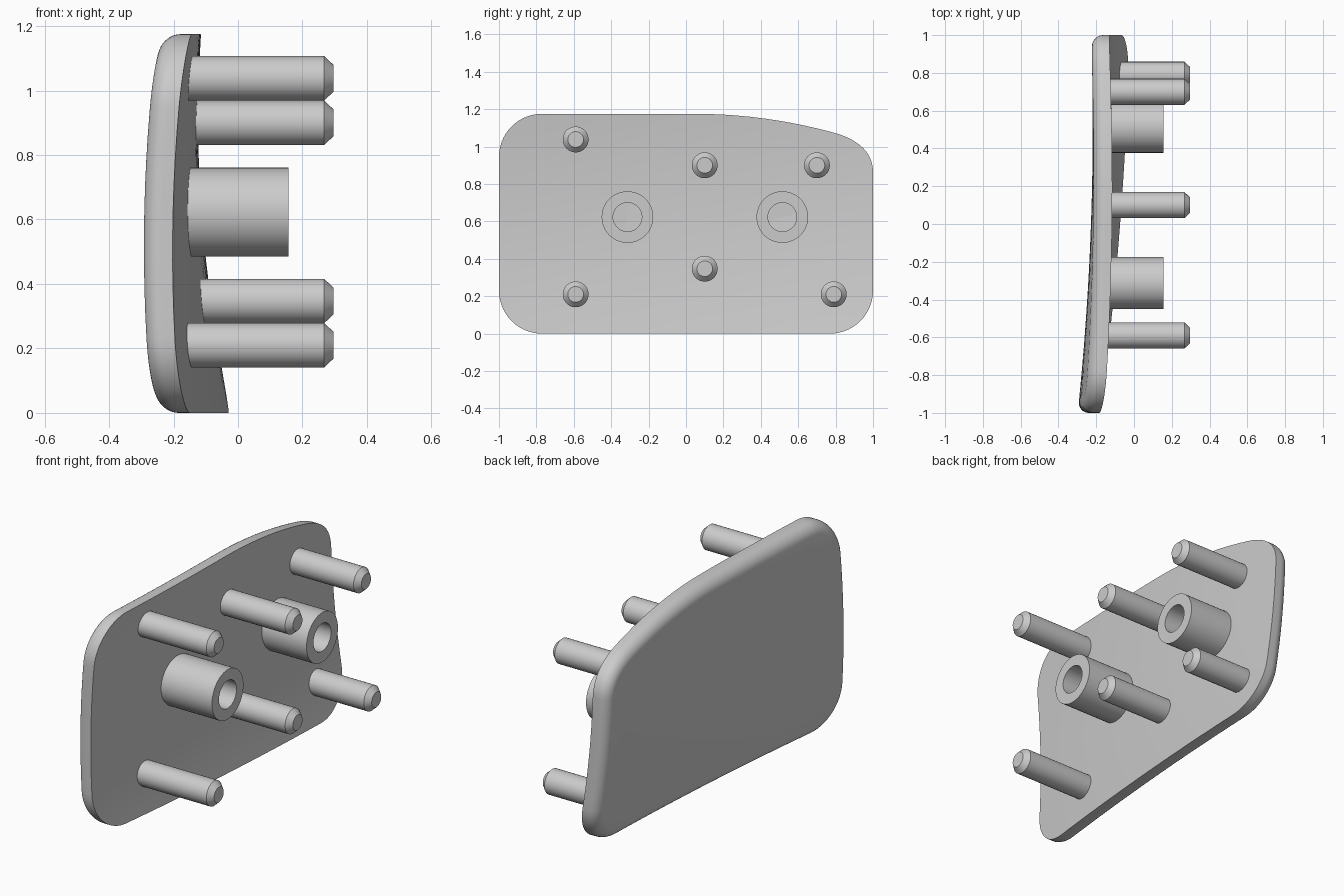
import bpy, bmesh, math
from mathutils import Vector

cube = bpy.data.objects.get("Cube")
if cube:
    bpy.data.objects.remove(cube, do_unlink=True)

grey = bpy.data.materials.new("light_grey")
grey.use_nodes = True
grey.diffuse_color = (0.6, 0.6, 0.6, 1)
grey.node_tree.nodes["Principled BSDF"].inputs["Base Color"].default_value = (0.6, 0.6, 0.6, 1)

HEIGHT, THICK, FILLET = 1.175, 0.095, 0.06


def inner_x(y, z):
    """Gently dished inner surface of the pad."""
    w = z - 0.6
    return -0.13 + 0.045 * y - 0.027 * y * y - (0.034 + 0.054 * y) * w + 0.1 * w * w


def finish(bm, name):
    bmesh.ops.recalc_face_normals(bm, faces=bm.faces)
    mesh = bpy.data.meshes.new(name)
    bm.to_mesh(mesh)
    bm.free()
    obj = bpy.data.objects.new(name, mesh)
    bpy.context.collection.objects.link(obj)
    mesh.materials.append(grey)
    bpy.ops.object.select_all(action='DESELECT')
    obj.select_set(True)
    bpy.context.view_layer.objects.active = obj
    bpy.ops.object.shade_smooth_by_angle(angle=math.radians(30))
    return obj


def skin(bm, rings):
    """Join closed rings of points and close both ends with fans."""
    loops = [[bm.verts.new(p) for p in ring] for ring in rings]
    n = len(loops[0])
    for a, b in zip(loops, loops[1:]):
        for i in range(n):
            j = (i + 1) % n
            bm.faces.new((a[i], a[j], b[j], b[i]))
    bm.faces.new(loops[0])
    bm.faces.new(loops[-1])


# Pad outline in the (y, z) plane
def arc(cy, cz, r, start):
    return [Vector((cy + r * math.cos(a), cz + r * math.sin(a)))
            for a in (math.radians(start + 90 * i / 14) for i in range(15))]


def outline():
    r = 0.23
    pts = arc(-1 + r, r, r, 180) + arc(1 - r, r, r, 270)
    # tighter corner below the sloping top edge
    p0, p1, p2 = Vector((1, 0.86)), Vector((1, 1.02)), Vector((0.78, 1.077))
    pts += [p0 * (1 - t) ** 2 + p1 * 2 * t * (1 - t) + p2 * t * t
            for t in (i / 14 for i in range(15))]
    # top edge drooping towards one end
    for i in range(1, 11):
        y = 0.78 - 0.073 * i
        pts.append(Vector((y, HEIGHT - 0.184 * (y - 0.05) ** 2)))
    pts += arc(-1 + r, HEIGHT - r, r, 90)
    # even out the long straight runs
    dense = []
    for a, b in zip(pts, pts[1:] + pts[:1]):
        steps = max(1, math.ceil((b - a).length / 0.08))
        dense += [a.lerp(b, k / steps) for k in range(steps)]
    return dense


def inset(pts, d):
    out = []
    for i, p in enumerate(pts):
        t = (p - pts[i - 1]).normalized() + (pts[(i + 1) % len(pts)] - p).normalized()
        t.normalize()
        out.append(p + Vector((-t.y, t.x)) * d)
    return out


def shrink(pts, s):
    c = Vector((0, 0.6))
    return [c + (p - c) * s for p in pts]


def lift(pts, depth):
    return [(inner_x(p.x, p.y) - depth, p.x, p.y) for p in pts]


# Pad: dished inner face, side wall, rounded rim, dished outer face
edge = outline()
scales = [0.02] + [k / 10 for k in range(1, 10)]
rings = [lift(shrink(edge, s), 0) for s in scales]
rings.append(lift(edge, 0))
for k in range(9):
    a = math.pi / 2 * k / 8
    rings.append(lift(inset(edge, FILLET * (1 - math.cos(a))),
                      THICK - FILLET * (1 - math.sin(a))))
rim = inset(edge, FILLET)
rings += [lift(shrink(rim, s), THICK) for s in reversed(scales)]
bm = bmesh.new()
skin(bm, rings)
finish(bm, "curved_pad")


# Turned parts along x
def turned(name, y, z, profile, sides=48):
    bm = bmesh.new()
    skin(bm, [[(x, y + r * math.cos(a), z + r * math.sin(a))
               for a in (2 * math.pi * i / sides for i in range(sides))]
              for x, r in profile])
    finish(bm, name)


pins = [(-0.59, 1.038), (-0.59, 0.21), (0.1, 0.9), (0.7, 0.9), (0.1, 0.347), (0.79, 0.21)]
for i, (y, z) in enumerate(pins, 1):
    turned(f"locating_pin_{i}", y, z,
           [(inner_x(y, z) - 0.03, 0.069), (0.267, 0.069), (0.296, 0.042)])

for i, y in enumerate((-0.313, 0.515), 1):
    x = inner_x(y, 0.623)
    turned(f"screw_boss_{i}", y, 0.623,
           [(x - 0.03, 0.138), (0.156, 0.138), (0.156, 0.077), (x, 0.077)])
